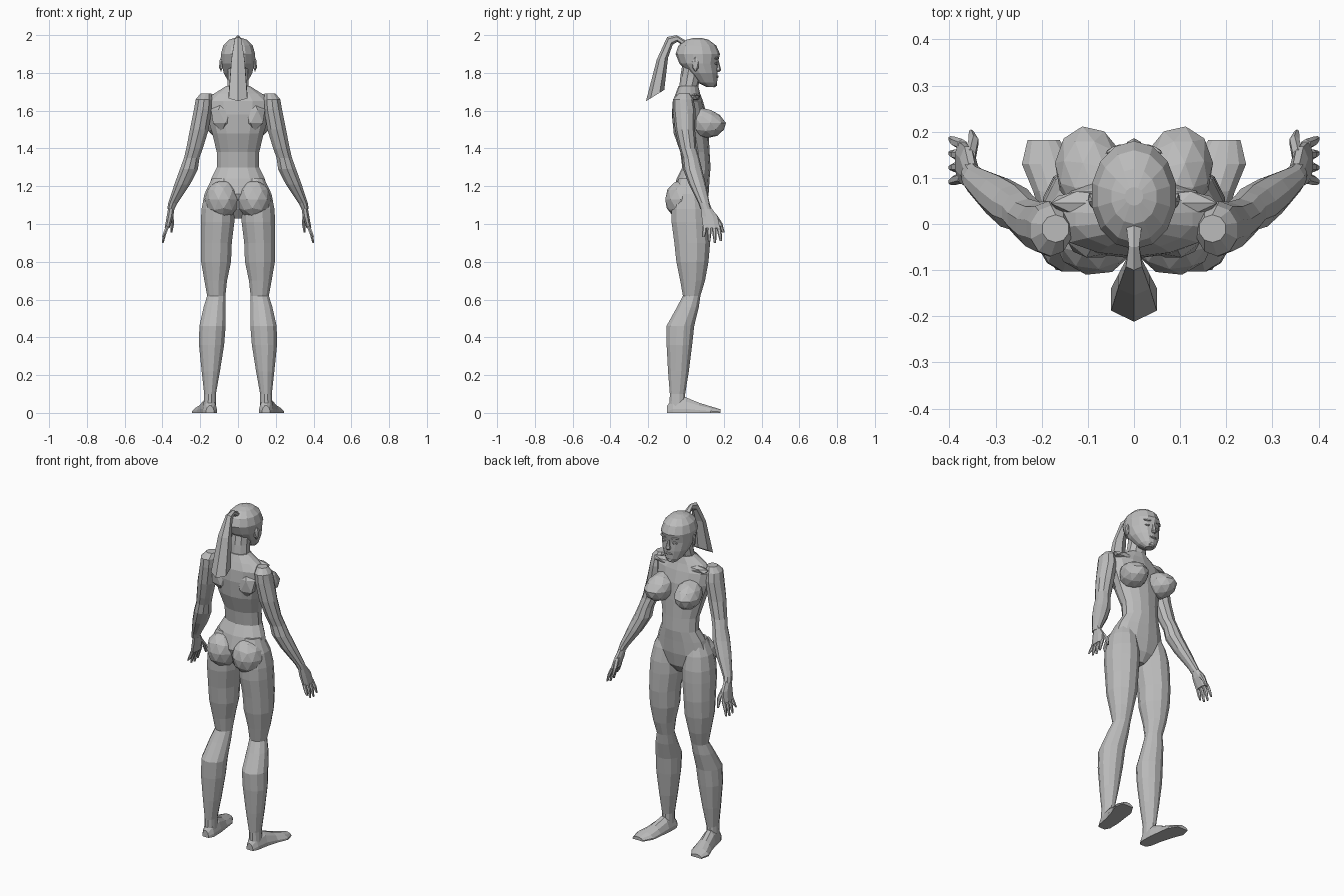
import bpy
import bmesh
import math
from mathutils import Vector, Matrix

default_cube = bpy.data.objects.get("Cube")
if default_cube:
    bpy.data.objects.remove(default_cube, do_unlink=True)

clay = bpy.data.materials.new("grey_clay")
clay.use_nodes = True
clay_colour = (0.5, 0.5, 0.5, 1)
clay.diffuse_color = clay_colour
clay.node_tree.nodes["Principled BSDF"].inputs["Base Color"].default_value = clay_colour

UNIT = 0.01  # all measurements below are in hundredths
SIDES = (("left_", 1), ("right_", -1))


def finish(name, bm, mirror):
    """Mirror across x when asked, fix the normals and make the object."""
    for vert in bm.verts:
        vert.co = Vector((vert.co.x * mirror, vert.co.y, max(vert.co.z, 0))) * UNIT
    bmesh.ops.recalc_face_normals(bm, faces=bm.faces)
    mesh = bpy.data.meshes.new(name)
    bm.to_mesh(mesh)
    bm.free()
    mesh.materials.append(clay)
    part = bpy.data.objects.new(name, mesh)
    bpy.context.collection.objects.link(part)
    return part


def loft(name, rings, sides=10, mirror=1):
    """Skin a chain of ellipses, each given as centre, half axis and half axis."""
    bm = bmesh.new()
    loops = []
    for centre, across, along in rings:
        loop = []
        for i in range(sides):
            angle = math.tau * (i + 0.5) / sides
            offset = Vector(across) * math.cos(angle) + Vector(along) * math.sin(angle)
            loop.append(bm.verts.new(Vector(centre) + offset))
        loops.append(loop)
    for lower, upper in zip(loops, loops[1:]):
        for i in range(sides):
            j = (i + 1) % sides
            bm.faces.new((lower[i], lower[j], upper[j], upper[i]))
    bm.faces.new(loops[0])
    bm.faces.new(loops[-1])
    return finish(name, bm, mirror)


def level(sections):
    """Horizontal rings from x, y, z, half width, half depth."""
    return [((x, y, z), (w, 0, 0), (0, d, 0)) for x, y, z, w, d in sections]


def spans(sections):
    """Centred horizontal rings from z, half width, back y, front y."""
    return level([(0, (b + f) / 2, z, w, (f - b) / 2) for z, w, b, f in sections])


def blob(name, centre, radii, mirror=1, turn=0, droop=0, detail=2):
    """Faceted ellipsoid; droop pulls its upper half backwards."""
    bm = bmesh.new()
    bmesh.ops.create_icosphere(bm, subdivisions=detail, radius=1)
    spin = Matrix.Rotation(math.radians(turn), 3, "Z")
    for vert in bm.verts:
        p = vert.co.copy()
        p.y -= droop * max(p.z, 0)
        vert.co = spin @ Vector(a * b for a, b in zip(p, radii)) + Vector(centre)
    return finish(name, bm, mirror)


# Torso from the crotch to the base of the neck
loft("torso", spans([
    (103, 3, 0, 7), (108, 11, -4, 10.5), (116, 17, -7, 12), (124, 14.5, -5, 12.5),
    (130, 11.5, -2, 13), (138, 11.5, -3, 12.5), (148, 14, -6.5, 12),
    (158, 17, -7.5, 11), (165, 18, -7, 9), (169, 13, -5.5, 7.5), (173, 6.5, -4, 6.5),
]), sides=14)
loft("neck", spans([(168, 8, -5, 7), (173, 6, -3.5, 6.5), (178, 5.5, -3, 8), (184, 5.5, -2, 9)]))

# Head and face
loft("head", spans([
    (172.5, 2.5, 11, 15.5), (175, 5, 6, 16.5), (180, 7.8, 1, 16.8), (185, 9, -3.5, 16.8),
    (190, 9.3, -5.5, 18), (194.5, 8, -4, 16), (197.5, 5, 0, 12), (198.5, 2, 4, 8),
]), sides=14)
loft("nose", level([
    (0, 16.8, 180.5, 1, 0.8), (0, 17, 181.5, 1.7, 1.6),
    (0, 16.8, 183.5, 1, 1.3), (0, 16.5, 187, 0.7, 0.7),
]), sides=6)
blob("lips", (0, 16.4, 178), (2.6, 1, 0.9), detail=1)
blob("chin", (0, 14.8, 174), (2.6, 1.8, 1.8), detail=1)

# Ponytail: half width, inner edge and outer edge of each ring
tail = [
    (2, (0, 193), (0, 197)), (1.3, (-4.5, 196.5), (-5, 200)), (2, (-7, 195), (-10, 199)),
    (4, (-9.5, 188), (-15.5, 187)), (5.7, (-11.5, 171), (-21.2, 165)),
]
tail_rings = []
for width, inner, outer in tail:
    inside, outside = Vector((0, *inner)), Vector((0, *outer))
    tail_rings.append(((inside + outside) / 2, (width, 0, 0), (outside - inside) / 2))
loft("ponytail", tail_rings, sides=6)

arm = level([
    (17, -1, 169, 3, 3), (18, -1.5, 166, 4.6, 5.5), (18.5, -1, 161, 5, 6),
    (20.5, -0.5, 150, 5.2, 5.3), (23, 1, 140, 4.6, 4.5), (24.5, 2.5, 135, 4.3, 4.5),
    (26, 3.5, 129, 5, 5), (29.5, 6, 121, 4.4, 4.5), (34.5, 9.5, 111, 2.6, 3),
    (35.5, 10.5, 108, 2, 3),
])
palm = level([
    (35.2, 10.5, 109, 1.8, 2.8), (36, 12.5, 104, 1.9, 4.6), (37.5, 13.5, 98, 1.4, 4.8),
])
leg = level([
    (9, 2, 124, 5, 6), (10, 2, 116, 8, 9), (10.6, 2.3, 108, 9, 10.3),
    (10.8, 2.5, 101, 9.2, 10.5), (11.5, 3.3, 90, 8.5, 9.8), (11.6, 3.4, 80, 8.2, 8.8),
    (11.8, 3.5, 70, 6.2, 6.8), (11.5, 3, 62, 5, 4.8), (12.4, 1, 56, 6, 6),
    (13.5, -3, 46, 7.2, 7.6), (14, -3.5, 36, 6.9, 7), (14.4, -4, 22, 5, 5.7),
    (14.8, -4.5, 10, 3.2, 4.2), (15, -4.5, 3, 3.4, 4.4),
])
# Foot rings stand upright: x, y, half width, height
foot = [((x, y, 0), (w, 0, 0), (0, 0, h)) for x, y, w, h in [
    (14.8, -10, 2.2, 4), (14.8, -7, 3.8, 7.5), (15.5, 0, 4.4, 8.5),
    (17, 7, 5, 5.5), (18.6, 13, 5.9, 3.6), (19.6, 18.2, 3.6, 2),
]]

for side, m in SIDES:
    # Trunk masses
    blob(side + "bust", (9.5, 11.5, 153.5), (7.6, 9.8, 8), m, turn=-10, droop=0.35)
    blob(side + "buttock", (8.5, -2, 113), (9.2, 9.2, 10.5), m, turn=12)
    blob(side + "shoulder_blade", (8.5, -4, 157), (6.5, 3.8, 8), m, detail=1)
    blob(side + "collar", (10, 4.5, 167), (9, 3, 2.2), m, detail=1)

    # Face details
    blob(side + "ear", (9, 5, 184.5), (1, 2, 4), m, turn=-15, detail=1)
    blob(side + "eye", (3.6, 15.9, 185), (1.7, 0.9, 0.8), m, turn=-20, detail=1)
    blob(side + "brow", (3.8, 16.2, 187.8), (2.8, 0.9, 0.8), m, turn=-20, detail=1)

    # Arm and hand
    loft(side + "arm", arm, mirror=m)
    loft(side + "palm", palm, sides=8, mirror=m)
    for name, y, tip in (("little", 10, 93), ("ring", 12.4, 90.5),
                         ("middle", 14.8, 90), ("index", 17.2, 91)):
        drift = (y - 13) * 0.15
        loft(side + name + "_finger", level([
            (37.2, y, 99, 1.1, 1.2), (38.8, y + drift, 95, 1, 1.1),
            (39.8, y + drift * 2, tip, 0.5, 0.6),
        ]), sides=6, mirror=m)
    loft(side + "thumb", level([
        (35.5, 14.5, 105, 1.3, 1.8), (34.8, 17.8, 100.5, 1.2, 1.4), (35.3, 19.8, 95.5, 0.6, 0.7),
    ]), sides=6, mirror=m)

    # Leg and foot
    loft(side + "leg", leg, sides=12, mirror=m)
    blob(side + "kneecap", (11.6, 5.6, 64), (3.4, 2.4, 4.5), m, detail=1)
    loft(side + "foot", foot, sides=12, mirror=m)
